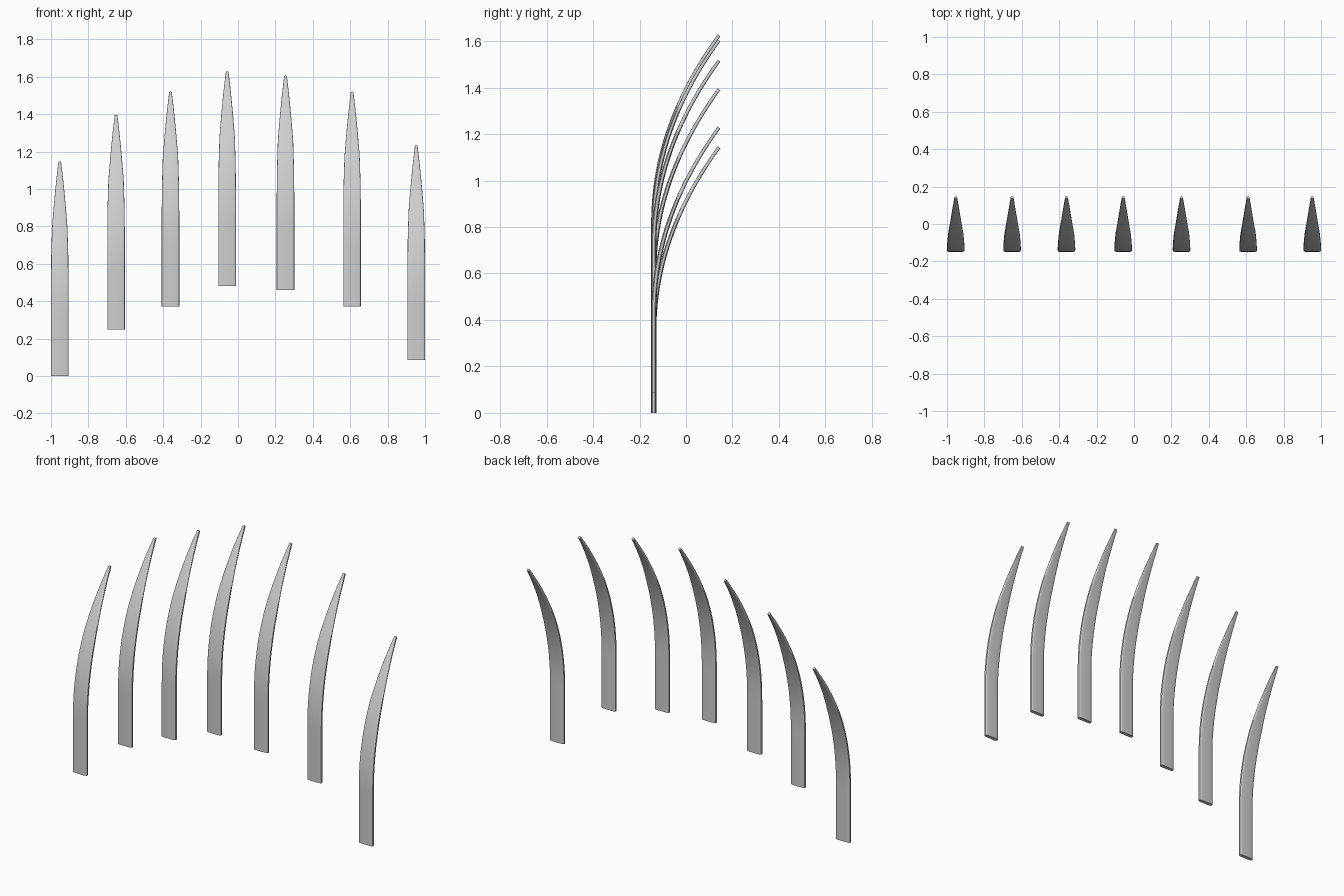
import bpy, bmesh, math
from mathutils import Vector

cube = bpy.data.objects.get("Cube")
if cube:
    bpy.data.objects.remove(cube, do_unlink=True)

grey = bpy.data.materials.new("light grey")
grey.use_nodes = True
colour = (0.62, 0.62, 0.62, 1)
grey.diffuse_color = colour
grey.node_tree.nodes["Principled BSDF"].inputs["Base Color"].default_value = colour

LENGTH, BEND_START, REACH = 1.143, 0.33, 0.281
BASE_Y, RINGS, SIDES = -0.139, 32, 24
# Half width against height along the blade
WIDTHS = [(0, .047), (.5, .047), (.65, .0455), (.8, .041),
          (.92, .031), (1.0, .0235), (1.08, .015), (LENGTH, .007)]


def half_width(z):
    for (z0, w0), (z1, w1) in zip(WIDTHS, WIDTHS[1:]):
        if z <= z1:
            return w0 + (w1 - w0) * (z - z0) / (z1 - z0)
    return WIDTHS[-1][1]


def soft(v):
    return math.copysign(math.sqrt(abs(v)), v)


def make_blade(name, x, base):
    """Sweep a rounded rectangle along a backward-bending path."""
    bm = bmesh.new()
    rings = []
    for i in range(RINGS + 1):
        z = LENGTH * i / RINGS
        t = max(0, (z - BEND_START) / (LENGTH - BEND_START))
        y = BASE_Y + REACH * t ** 2.1
        slope = REACH * 2.1 * t ** 1.1 / (LENGTH - BEND_START)
        normal = Vector((0, 1, -slope)).normalized()
        w = half_width(z)
        d = 0.011 - 0.004 * t
        ring = []
        for k in range(SIDES):
            a = math.tau * k / SIDES
            p = Vector((x + w * soft(math.cos(a)), y, base + z))
            ring.append(bm.verts.new(p + normal * d * soft(math.sin(a))))
        rings.append(ring)
    for low, high in zip(rings, rings[1:]):
        for k in range(SIDES):
            n = (k + 1) % SIDES
            bm.faces.new((low[k], low[n], high[n], high[k]))
    # End caps
    bm.faces.new(rings[0][::-1])
    bm.faces.new(rings[-1])
    bmesh.ops.recalc_face_normals(bm, faces=bm.faces)
    mesh = bpy.data.meshes.new(name)
    bm.to_mesh(mesh)
    bm.free()
    mesh.materials.append(grey)
    obj = bpy.data.objects.new(name, mesh)
    bpy.context.collection.objects.link(obj)
    bpy.ops.object.select_all(action='DESELECT')
    obj.select_set(True)
    bpy.context.view_layer.objects.active = obj
    bpy.ops.object.shade_smooth_by_angle(angle=math.radians(40))


# Row of blades, from the model's right to its left
places = [(-.953, 0), (-.652, .25), (-.361, .373), (-.058, .482),
          (.254, .46), (.61, .373), (.953, .085)]
for i, (x, base) in enumerate(places, 1):
    make_blade(f"curved_blade_{i}", x, base)
